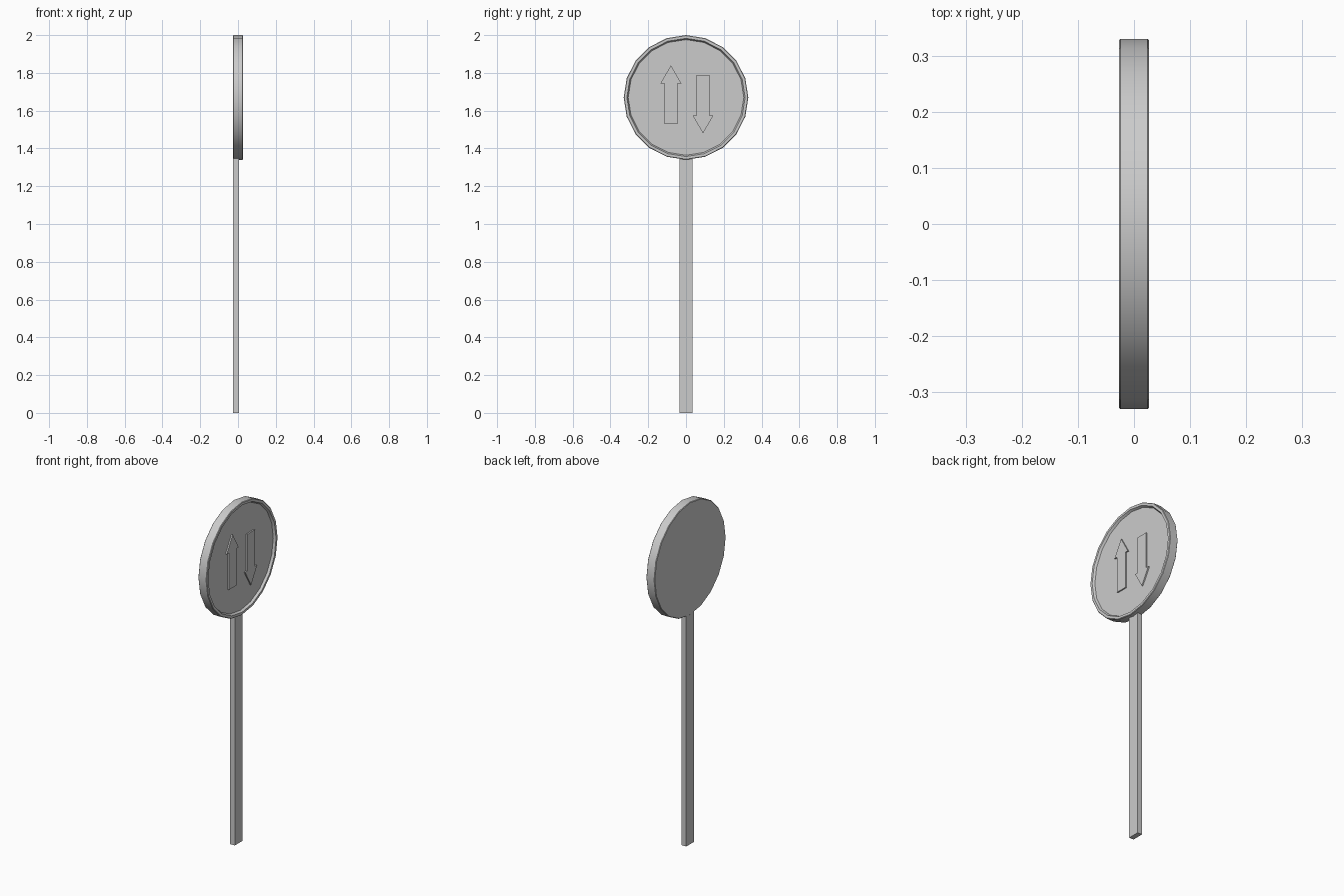
import bpy, bmesh
from math import sin, cos, pi, radians

cube = bpy.data.objects.get("Cube")
if cube:
    bpy.data.objects.remove(cube, do_unlink=True)

grey = bpy.data.materials.new("plain grey")
grey.use_nodes = True
COLOUR = (0.6, 0.6, 0.6, 1)
grey.diffuse_color = COLOUR
grey.node_tree.nodes["Principled BSDF"].inputs["Base Color"].default_value = COLOUR

CENTRE_Z, RADIUS, SIDES = 1.67, 0.33, 20
HALF, FACE_X = 0.027, 0.014


def loft(name, sections, smooth=False):
    """Skin a list of equal-length point loops and cap both ends."""
    bm = bmesh.new()
    rings = [[bm.verts.new(p) for p in s] for s in sections]
    for a, b in zip(rings, rings[1:]):
        n = len(a)
        for i in range(n):
            j = (i + 1) % n
            bm.faces.new((a[i], a[j], b[j], b[i]))
    bm.faces.new(rings[0])
    bm.faces.new(rings[-1])
    bmesh.ops.recalc_face_normals(bm, faces=bm.faces)
    mesh = bpy.data.meshes.new(name)
    bm.to_mesh(mesh)
    bm.free()
    mesh.materials.append(grey)
    obj = bpy.data.objects.new(name, mesh)
    bpy.context.collection.objects.link(obj)
    if smooth:
        bpy.ops.object.select_all(action="DESELECT")
        obj.select_set(True)
        bpy.context.view_layer.objects.active = obj
        bpy.ops.object.shade_smooth_by_angle(angle=radians(35))
    return obj


def ring(x, r):
    turns = [2 * pi * i / SIDES for i in range(SIDES)]
    return [(x, r * sin(t), CENTRE_Z + r * cos(t)) for t in turns]


# Round plate with softened edges, raised rim and recessed face
profile = [(-HALF, RADIUS - 0.003), (-HALF + 0.003, RADIUS),
           (HALF - 0.003, RADIUS), (HALF, RADIUS - 0.003),
           (HALF, 0.313), (FACE_X, 0.306)]
loft("sign_plate", [ring(x, r) for x, r in profile], smooth=True)


# Raised arrows, the second one turned upside down
def arrow(name, y, z, flip):
    half = [(0.035, -0.155), (0.035, 0.06), (0.055, 0.06)]
    outline = half + [(0, 0.155)] + [(-a, b) for a, b in reversed(half)]
    loft(name, [[(x, y + flip * a, z + flip * b) for a, b in outline]
                for x in (FACE_X - 0.004, FACE_X + 0.008)])


arrow("up_arrow", -0.08, 1.685, 1)
arrow("down_arrow", 0.09, 1.635, -1)

# Flat post, ending inside the plate
corners = [(-0.026, -0.035), (0.004, -0.035), (0.004, 0.035), (-0.026, 0.035)]
loft("post", [[(x, y, z) for x, y in corners] for z in (0, 1.36)])
